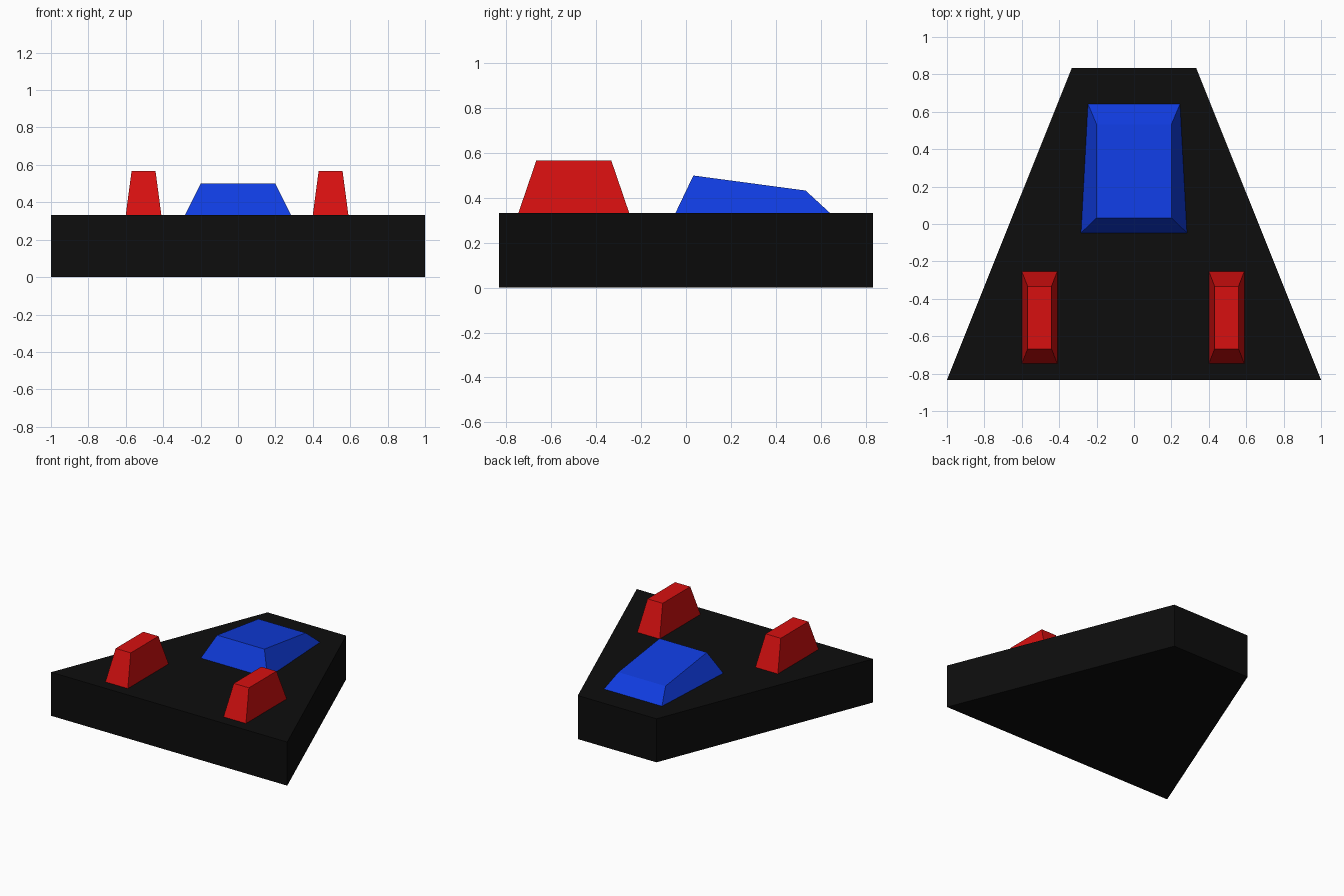
import bpy, bmesh

if "Cube" in bpy.data.objects:
    bpy.data.objects.remove(bpy.data.objects["Cube"])


def material(name, rgb):
    m = bpy.data.materials.new(name)
    m.diffuse_color = (*rgb, 1)
    m.use_nodes = True
    m.node_tree.nodes["Principled BSDF"].inputs["Base Color"].default_value = m.diffuse_color
    return m


black = material("black", (0.004, 0.004, 0.004))
red = material("red", (0.68, 0.005, 0.005))
blue = material("blue", (0.005, 0.045, 0.74))


def loft(name, rings, mat):
    """Closed solid through a stack of four-point rings."""
    bm = bmesh.new()
    loops = [[bm.verts.new(p) for p in ring] for ring in rings]
    bm.faces.new(loops[0])
    bm.faces.new(loops[-1])
    for a, b in zip(loops, loops[1:]):
        for i in range(4):
            j = (i + 1) % 4
            bm.faces.new((a[i], a[j], b[j], b[i]))
    bmesh.ops.recalc_face_normals(bm, faces=bm.faces)
    mesh = bpy.data.meshes.new(name)
    bm.to_mesh(mesh)
    bm.free()
    mesh.materials.append(mat)
    ob = bpy.data.objects.new(name, mesh)
    bpy.context.collection.objects.link(ob)
    return ob


def ring(front, back, cx=0.0):
    """Trapezoid ring; each end is (half width, y, z)."""
    (wf, yf, zf), (wb, yb, zb) = front, back
    return [(cx - wf, yf, zf), (cx + wf, yf, zf),
            (cx + wb, yb, zb), (cx - wb, yb, zb)]


DECK = 0.333
SUNK = DECK - 0.02  # raised parts reach slightly into the hull

# wedge-shaped hull
loft("hull", [ring((1, -0.833, z), (0.333, 0.833, z)) for z in (0, DECK)], black)

# sloping canopy
loft("canopy", [
    ring((0.283, -0.047, SUNK), (0.246, 0.642, SUNK)),
    ring((0.283, -0.047, DECK), (0.246, 0.642, DECK)),
    ring((0.2, 0.033, 0.5), (0.2, 0.533, 0.433)),
], blue)

# pair of tapered fins
for side, x in (("left", -0.505), ("right", 0.495)):
    loft(side + "_fin", [
        ring((0.095, -0.747, SUNK), (0.095, -0.253, SUNK), x),
        ring((0.095, -0.747, DECK), (0.095, -0.253, DECK), x),
        ring((0.064, -0.667, 0.567), (0.064, -0.333, 0.567), x),
    ], red)
